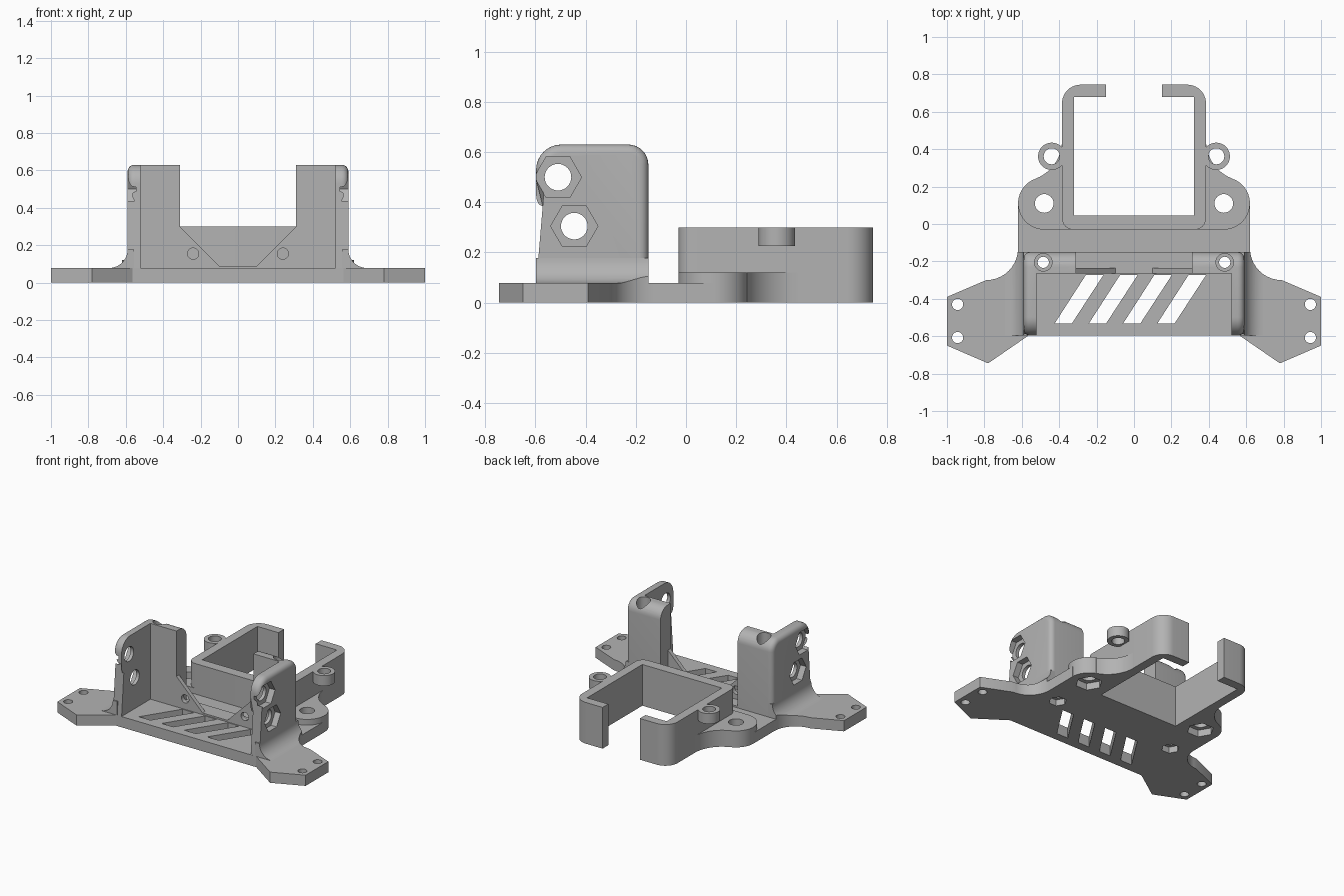
import bpy, bmesh, math
from mathutils import Vector

if "Cube" in bpy.data.objects:
    bpy.data.objects.remove(bpy.data.objects["Cube"])

grey = bpy.data.materials.new("plain grey")
grey.diffuse_color = (0.45, 0.45, 0.45, 1)
grey.use_nodes = True
grey.node_tree.nodes["Principled BSDF"].inputs["Base Color"].default_value = grey.diffuse_color


def arc(cx, cy, r, a0, a1, n=10):
    return [(cx + r * math.cos(math.radians(a0 + (a1 - a0) * i / n)),
             cy + r * math.sin(math.radians(a0 + (a1 - a0) * i / n))) for i in range(n + 1)]


def circle(cx, cy, r, n=32):
    return arc(cx, cy, r, 0, 360, n)[:-1]


def both(pts):
    """Close a right-hand outline with its mirror image."""
    return pts + [(-x, y) for x, y in reversed(pts)]


def flip(pts):
    return [(-x, y) for x, y in pts]


def prism(name, outlines, lo, hi, axis='Z'):
    """Extrude one or more outlines along an axis."""
    place = {'X': lambda a, b, h: (h, a, b),
             'Y': lambda a, b, h: (a, h, b),
             'Z': lambda a, b, h: (a, b, h)}[axis]
    bm = bmesh.new()
    for pts in outlines:
        bot = [bm.verts.new(place(a, b, lo)) for a, b in pts]
        top = [bm.verts.new(place(a, b, hi)) for a, b in pts]
        bm.faces.new(bot)
        bm.faces.new(top)
        for i in range(len(pts)):
            j = (i + 1) % len(pts)
            bm.faces.new((bot[i], bot[j], top[j], top[i]))
    bmesh.ops.recalc_face_normals(bm, faces=bm.faces)
    me = bpy.data.meshes.new(name)
    bm.to_mesh(me)
    bm.free()
    me.materials.append(grey)
    ob = bpy.data.objects.new(name, me)
    bpy.context.collection.objects.link(ob)
    return ob


def apply(ob, mod):
    bpy.context.view_layer.objects.active = ob
    bpy.ops.object.modifier_apply(modifier=mod.name)


def boolean(ob, tool, op='DIFFERENCE', keep=False):
    m = ob.modifiers.new("cut", 'BOOLEAN')
    m.operation, m.solver, m.object = op, 'EXACT', tool
    apply(ob, m)
    if not keep:
        bpy.data.objects.remove(tool)


def mirror(ob):
    apply(ob, ob.modifiers.new("mirror", 'MIRROR'))


def box(x0, x1, y0, y1):
    return [(x0, y0), (x1, y0), (x1, y1), (x0, y1)]


def pair(pts):
    return [pts, flip(pts)]


PLATE = 0.078
EAR, COL = (0.48, 0.11), (0.485, -0.205)

# Base plate with wings
outline = both([(0.565, -0.597), (0.78, -0.745), (1.0, -0.65), (1.0, -0.39)]
               + arc(0.79, -0.13, 0.17, 270, 180) + [(0.62, 0.11)])
base = prism("base_plate", [outline], 0, PLATE)

# Raised rear pad with rounded ears
pad_outline = both(arc(*EAR, 0.14, -90, 70, 20) + arc(0.602, 0.446, 0.217, 250, 180) + [(0.36, 0.446)])
pad = prism("rear_pad", [pad_outline], 0, 0.12)
boolean(base, prism("cutter", [pad_outline], -0.1, 0.3))
boolean(base, prism("cutter", [box(-0.5, 0.5, 0, 0.3)], -0.1, 0.3))

# Open rectangular cradle
cradle_outline = both(arc(0.325, 0.03, 0.06, -90, 0, 6) + arc(0.285, 0.645, 0.1, 0, 90))
cradle = prism("cradle", [cradle_outline], 0, 0.3)
boolean(cradle, prism("cutter", [box(-0.32, 0.32, 0.045, 0.68)], -0.1, 0.5))
boolean(cradle, prism("cutter", [box(-0.15, 0.15, 0.6, 0.9)], -0.1, 0.5))
boolean(pad, prism("cutter", [cradle_outline], -0.1, 0.5))

# Screw eyelets on the cradle sides
eyelet = prism("eyelet", [circle(0.44, 0.362, 0.073)], 0.225, 0.3)
boolean(eyelet, prism("cutter", [circle(0.44, 0.362, 0.043)], 0, 0.5))
mirror(eyelet)

# Ear holes with nut pockets underneath
boolean(pad, prism("cutter", pair(circle(*EAR, 0.05)), -0.1, 0.3))
boolean(pad, prism("cutter", pair(circle(*EAR, 0.09, 6)), -0.1, 0.05))

# Wing holes, slanted vents, column nut pockets
for y in (-0.43, -0.607):
    boolean(base, prism("cutter", pair(circle(0.943, y, 0.03)), -0.1, 0.3))
vents = [[(x, -0.533), (x + 0.092, -0.533), (x + 0.262, -0.272), (x + 0.168, -0.272)]
         for x in (-0.425, -0.242, -0.059, 0.124)]
boolean(base, prism("cutter", vents, -0.1, 0.3))
boolean(base, prism("cutter", pair(circle(*COL, 0.03)), -0.1, 0.3))
boolean(base, prism("cutter", pair(circle(*COL, 0.06, 6)), -0.1, 0.045))

# Low ridge joining the towers
ridge = prism("cross_ridge", [box(-0.32, 0.32, -0.265, -0.15)], PLATE - 0.01, 0.09)

# Side towers: side wall plus thick rear column, outer rim rounded
profile = ([(-0.15, 0.07)] + arc(-0.23, 0.55, 0.08, 0, 90, 8)
           + arc(-0.497, 0.53, 0.1, 90, 180, 8) + [(-0.597, 0.49), (-0.597, 0.07)])
tower = prism("side_tower", [profile], 0.31, 0.59, 'X')
bm = bmesh.new()
bm.from_mesh(tower.data)
rim = [e for e in bm.edges if all(v.co.x > 0.58 for v in e.verts)
       and not all(v.co.z < 0.1 for v in e.verts)
       and not all(v.co.y < -0.59 and v.co.z < 0.5 for v in e.verts)]
bmesh.ops.bevel(bm, geom=rim, offset=0.035, segments=5, profile=0.5, affect='EDGES')
bm.to_mesh(tower.data)
bm.free()
boolean(tower, prism("cutter", [box(0.2, 0.52, -0.8, -0.265)], 0, 0.9))
for y, z in ((-0.51, 0.5), (-0.445, 0.305)):
    boolean(tower, prism("cutter", [circle(y, z, 0.053)], 0.4, 0.8, 'X'))
    boolean(tower, prism("cutter", [circle(y, z, 0.094, 6)], 0.545, 0.8, 'X'))
boolean(tower, prism("cutter", [circle(*COL, 0.03)], 0, 0.9))
boolean(tower, prism("cutter", [circle(*COL, 0.047)], 0.2, 0.9))
mirror(tower)

# Curved fillet between tower and wing
fillet = prism("tower_fillet", [[(0.555, 0.07), (0.69, 0.07)] + arc(0.69, 0.178, 0.1, 270, 180)
                                + [(0.555, 0.178)]], -0.597, -0.15, 'Y')
boolean(fillet, prism("cutter", [outline], -0.1, 0.5), 'INTERSECT')
mirror(fillet)

# Triangular gussets with a small hole
gusset = prism("gusset", [[(0.1, 0.08), (0.1, 0.09), (0.31, 0.3), (0.315, 0.3), (0.315, 0.08)]],
               -0.265, -0.235, 'Y')
boolean(gusset, prism("cutter", [circle(0.24, 0.155, 0.03)], -0.4, -0.1, 'Y'))
mirror(gusset)

# Smooth shading with sharp edges kept
for ob in bpy.context.collection.objects:
    bpy.ops.object.select_all(action='DESELECT')
    ob.select_set(True)
    bpy.context.view_layer.objects.active = ob
    bpy.ops.object.shade_smooth_by_angle(angle=math.radians(30))
